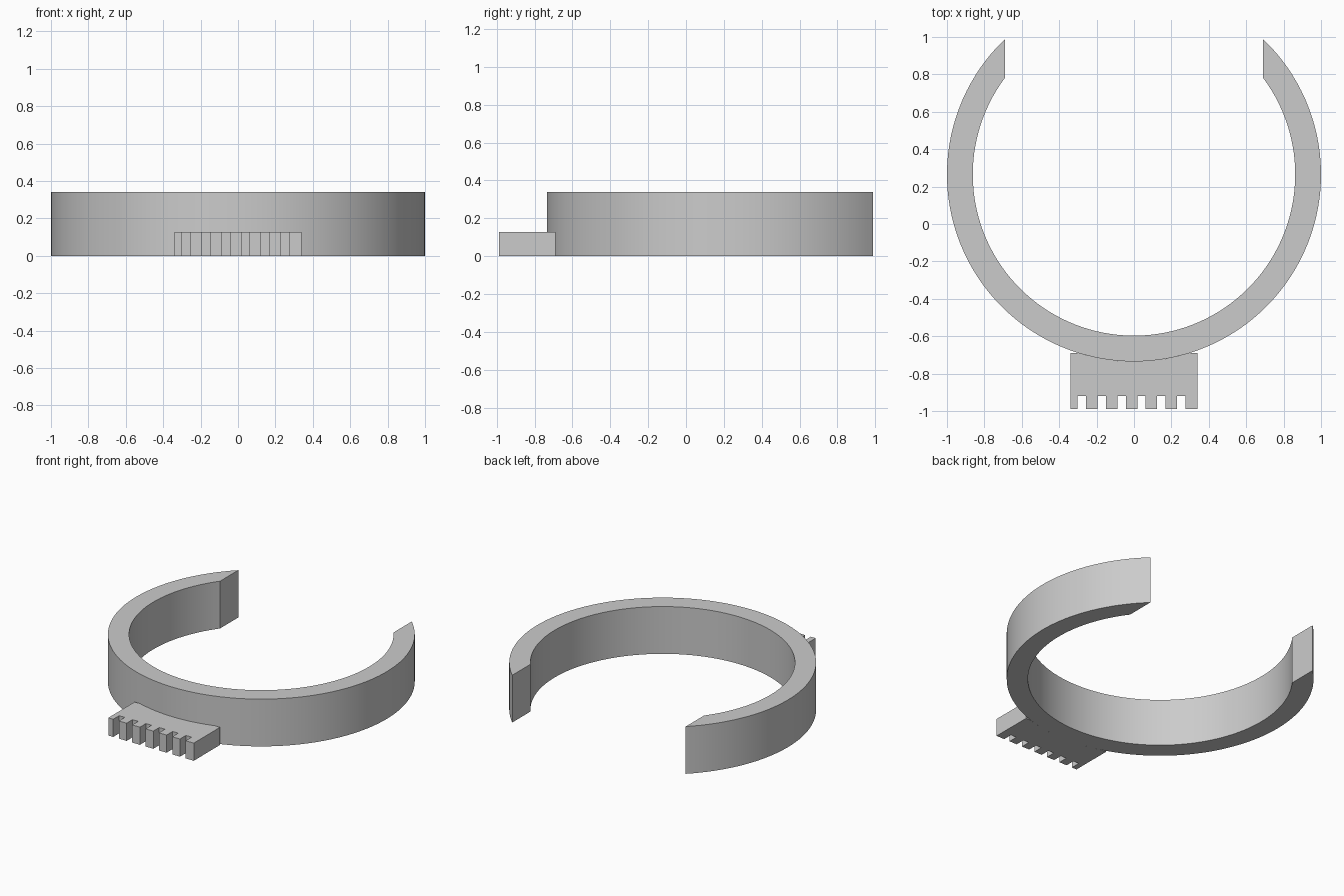
import bpy, bmesh, math

if "Cube" in bpy.data.objects:
    bpy.data.objects.remove(bpy.data.objects["Cube"])

CY = 0.265               # ring centre on y
R_OUT, R_IN = 1.0, 0.862
GAP_X = 0.69             # opening is cut parallel to y at this half width
RING_H, COMB_H = 0.34, 0.127

grey = bpy.data.materials.new("plain grey")
grey.diffuse_color = (0.6, 0.6, 0.6, 1)
grey.use_nodes = True
grey.node_tree.nodes["Principled BSDF"].inputs["Base Color"].default_value = grey.diffuse_color


def arc(radius, a0, a1, steps):
    return [(radius * math.cos(a0 + (a1 - a0) * i / steps),
             CY + radius * math.sin(a0 + (a1 - a0) * i / steps)) for i in range(steps + 1)]


def strip(edge_a, edge_b):
    """Quads between two point rows of equal length."""
    return [(edge_a[i], edge_a[i + 1], edge_b[i + 1], edge_b[i]) for i in range(len(edge_a) - 1)]


def raise_plan(name, quads, height):
    """Raise a flat plan made of xy quads from the floor to the height."""
    bm = bmesh.new()
    for quad in quads:
        bm.faces.new([bm.verts.new((x, y, 0)) for x, y in quad])
    bmesh.ops.remove_doubles(bm, verts=bm.verts, dist=1e-5)
    base = bm.faces[:]
    raised = bmesh.ops.extrude_face_region(bm, geom=base, use_keep_orig=True)
    for v in [g for g in raised["geom"] if isinstance(g, bmesh.types.BMVert)]:
        v.co.z = height
    bmesh.ops.recalc_face_normals(bm, faces=bm.faces)
    mesh = bpy.data.meshes.new(name)
    bm.to_mesh(mesh)
    bm.free()
    mesh.materials.append(grey)
    obj = bpy.data.objects.new(name, mesh)
    bpy.context.collection.objects.link(obj)
    bpy.ops.object.select_all(action='DESELECT')
    obj.select_set(True)
    bpy.context.view_layer.objects.active = obj
    bpy.ops.object.shade_smooth_by_angle(angle=math.radians(30))
    return obj


# Open ring, running from one side of the gap round the front to the other
a_out, a_in = math.acos(GAP_X / R_OUT), math.acos(GAP_X / R_IN)
outer = arc(R_OUT, math.pi - a_out, 2 * math.pi + a_out, 96)
inner = arc(R_IN, math.pi - a_in, 2 * math.pi + a_in, 96)
raise_plan("open_ring", strip(outer, inner), RING_H)

# Comb block: body between the tooth roots and the ring, then seven teeth
HALF_W, FRONT, ROOT, BACK = 0.34, -0.988, -0.92, -0.69
edges = [-HALF_W]
for i in range(6):
    x0 = -0.301 + i * 0.1062
    edges += [x0, x0 + 0.045]
edges.append(HALF_W)
corner = math.sqrt(R_OUT ** 2 - (BACK - CY) ** 2)   # where the back edge meets the ring
xs = sorted(edges + [-corner, corner])


def back_y(x):
    return min(BACK, CY - math.sqrt(R_OUT ** 2 - x * x))


plan = strip([(x, ROOT) for x in xs], [(x, back_y(x)) for x in xs])
for left, right in zip(edges[::2], edges[1::2]):
    row = [x for x in xs if left <= x <= right]
    plan += strip([(x, FRONT) for x in row], [(x, ROOT) for x in row])
raise_plan("comb_block", plan, COMB_H)
